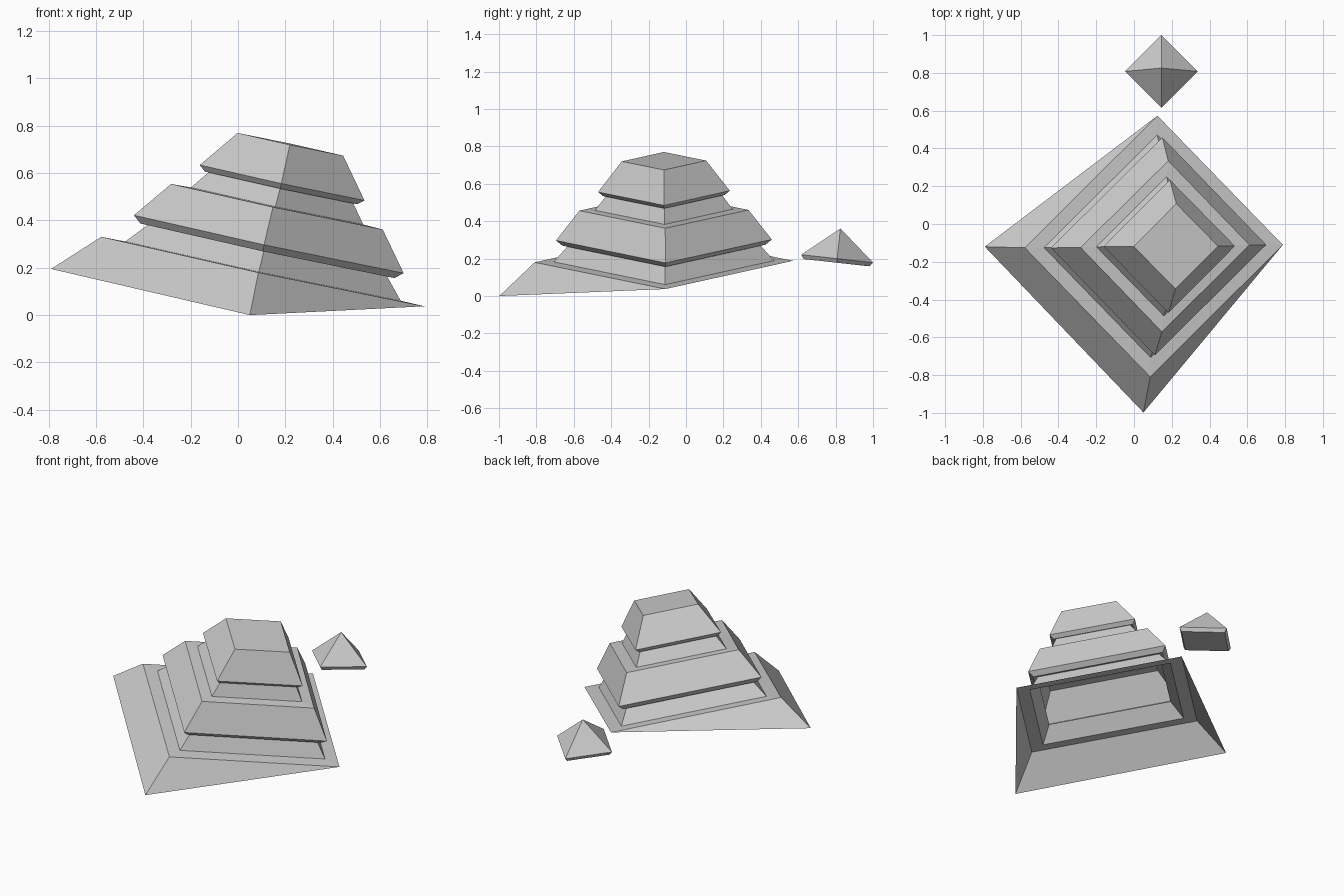
import bpy, bmesh

if "Cube" in bpy.data.objects:
    bpy.data.objects.remove(bpy.data.objects["Cube"])


def build(name, rings, caps=()):
    """Loft four-cornered rings (lists of 4 points) into one shell."""
    bm = bmesh.new()
    loops = [[bm.verts.new(p) for p in ring] for ring in rings]
    for a, b in zip(loops, loops[1:]):
        for i in range(4):
            j = (i + 1) % 4
            bm.faces.new((a[i], a[j], b[j], b[i]))
    for c in caps:
        bm.faces.new(loops[c])
    # corners shared by two rings collapse quads into triangles
    bmesh.ops.remove_doubles(bm, verts=bm.verts, dist=0.0005)
    bmesh.ops.recalc_face_normals(bm, faces=bm.faces)
    mesh = bpy.data.meshes.new(name)
    bm.to_mesh(mesh)
    bm.free()
    obj = bpy.data.objects.new(name, mesh)
    bpy.context.collection.objects.link(obj)
    return obj


def tilted_ring(half, c, skew):
    """Diamond ring on the leaning plane z = c - 0.215x + 0.012y."""
    cx, cy = 0.062 + 0.207 * c, -0.118
    pts = []
    for dx, dy in ((-1, -0.4 * skew), (-skew, -1.012), (1, 0.4 * skew), (skew, 1.012)):
        x, y = cx + dx * half, cy + dy * half
        pts.append((x, y, c - 0.215 * x + 0.012 * y))
    return pts


# Leaning stepped pyramid: half width, height, corner skew per ring
profile = [
    (0.683, 0.208, 0.028),                                              # bottom step
    (0.582, 0.210, 0.03), (0.502, 0.305, 0.03),                         # neck
    (0.537, 0.300, 0.035), (0.570, 0.329, 0.035), (0.447, 0.495, 0.038),  # middle step
    (0.364, 0.498, 0.02), (0.303, 0.582, 0.012),                        # neck
    (0.322, 0.578, 0.01), (0.348, 0.601, 0.01), (0.223, 0.771, 0.01),   # top step
]
rings = [tilted_ring(*p) for p in profile]

# Sunken foot: only the left and front corners reach downward
foot = [(-0.79, -0.12, 0.195), (0.05, -0.998, 0.0), rings[0][2], rings[0][3]]
build("stepped_pyramid", [foot] + rings, caps=(-1,))


# Floating capstone, tipped slightly backward
def cap_ring(half, dz):
    cx, cy, cz, s = 0.145, 0.808 + 0.11 * dz, 0.2 + dz, 0.11
    return [(cx + a * half, cy + b * half, cz - s * b * half)
            for a, b in ((-1, 0), (0, -1), (1, 0), (0, 1))]


build("floating_capstone",
      [cap_ring(0.176, -0.022), cap_ring(0.192, 0.0), cap_ring(0.0, 0.161)], caps=(0,))
